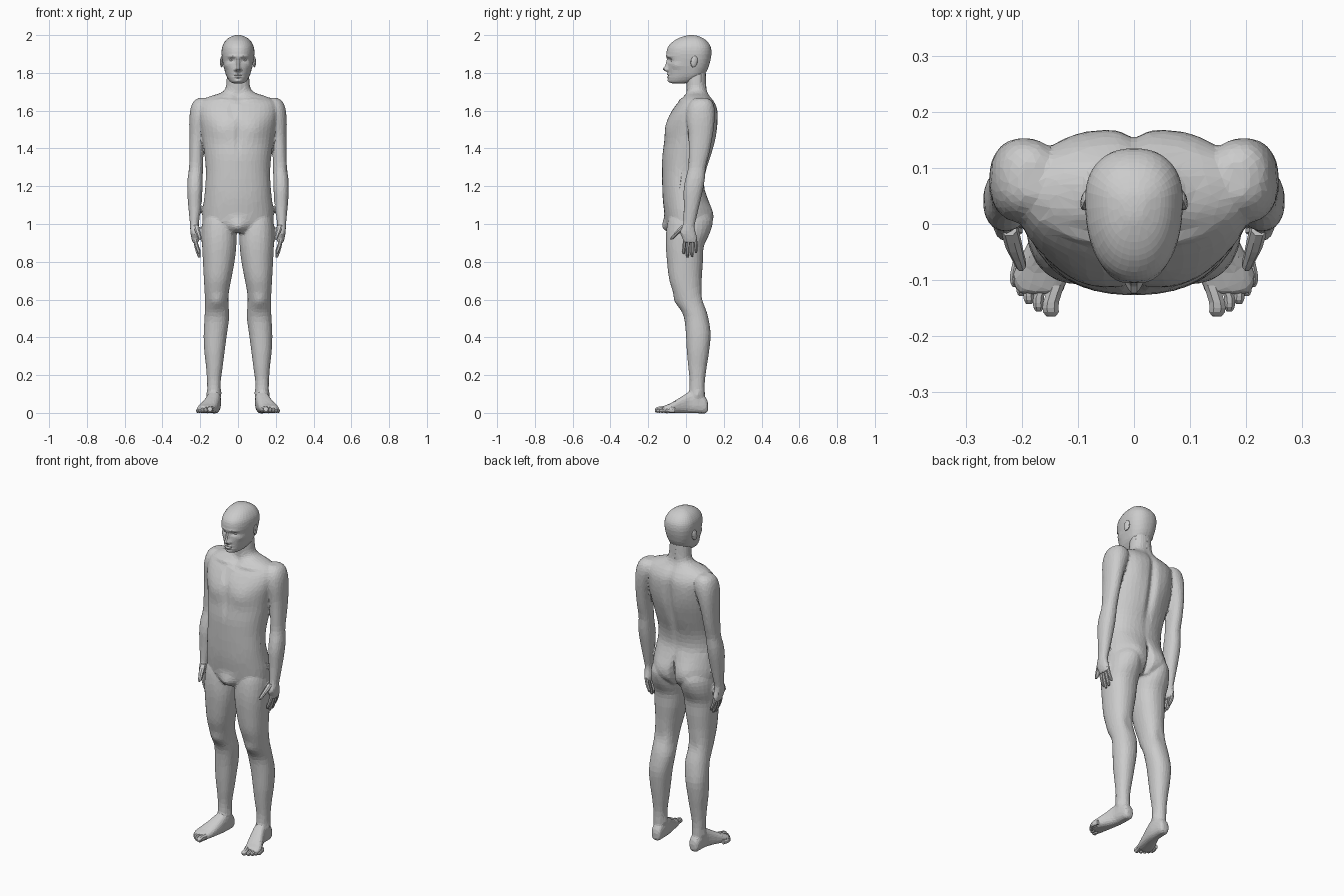
import bpy, bmesh
from math import cos, sin, pi, exp, copysign

def activate(ob):
    bpy.ops.object.select_all(action='DESELECT')
    ob.select_set(True)
    bpy.context.view_layer.objects.active = ob

def modify(ob, kind, **props):
    """Add a modifier and apply it."""
    activate(ob)
    m = ob.modifiers.new(kind, kind)
    for k, v in props.items():
        setattr(m, k, v)
    bpy.ops.object.modifier_apply(modifier=m.name)

def spline(rows, k):
    out = []
    for i in range(len(rows) - 1):
        a, b = rows[max(i - 1, 0)], rows[i]
        c, d = rows[i + 1], rows[min(i + 2, len(rows) - 1)]
        for s in range(k):
            t = s / k
            out.append([.5 * (2*q + (r - p)*t + (2*p - 5*q + 4*r - w)*t*t + (3*q - p - 3*r + w)*t**3)
                        for p, q, r, w in zip(a, b, c, d)])
    return out + [list(rows[-1])]

def loft(name, rows, n=24, k=3, axis='z', power=2.2, mid=.5, mirror=False):
    """Skin rounded sections; each row is (position, u0, u1, v0, v1)."""
    bm = bmesh.new()
    rings = []
    for pos, u0, u1, v0, v1 in spline(rows, k):
        uc, vc, ring = (u0 + u1) / 2, v0 + (v1 - v0) * mid, []
        for j in range(n):
            a = 2 * pi * (j + .5) / n
            c, s = (copysign(abs(f) ** (2 / power), f) for f in (cos(a), sin(a)))
            u = uc + c * (u1 - u0) / 2
            v = vc + s * ((v1 - vc) if s > 0 else (vc - v0))
            ring.append(bm.verts.new((u, v, pos) if axis == 'z' else (u, pos, v)))
        rings.append(ring)
    for a, b in zip(rings, rings[1:]):
        for j in range(n):
            bm.faces.new((a[j], a[(j + 1) % n], b[(j + 1) % n], b[j]))
    bm.faces.new(rings[0])
    bm.faces.new(rings[-1])
    bmesh.ops.recalc_face_normals(bm, faces=bm.faces)
    me = bpy.data.meshes.new(name)
    bm.to_mesh(me)
    bm.free()
    ob = bpy.data.objects.new(name, me)
    bpy.context.collection.objects.link(ob)
    if mirror:
        modify(ob, 'MIRROR', use_mirror_merge=False)
    return ob

def sculpt(ob, strokes):
    """Soft symmetric pushes: (centre, radius, offset)."""
    for v in ob.data.vertices:
        p = (abs(v.co.x), v.co.y, v.co.z)
        side = 1 if v.co.x >= 0 else -1
        for c, r, o in strokes:
            w = exp(-sum(((p[i] - c[i]) / r[i]) ** 2 for i in range(3)))
            v.co.x += o[0] * w * side
            v.co.y += o[1] * w
            v.co.z += o[2] * w

def join(name, parts):
    activate(parts[0])
    for p in parts:
        p.select_set(True)
    bpy.ops.object.join()
    parts[0].name = name
    return parts[0]

def ball(name, loc, scale, rot=(0, 0, 0)):
    bpy.ops.mesh.primitive_ico_sphere_add(subdivisions=2, radius=1)
    ob = bpy.context.object
    ob.name, ob.location, ob.scale, ob.rotation_euler = name, loc, scale, rot
    bpy.ops.object.transform_apply(location=True, rotation=True, scale=True)
    modify(ob, 'MIRROR', use_mirror_merge=False)
    return ob

# Torso and neck: height, half width, front, back
torso = loft('torso', [(z, -w, w, f, b) for z, w, f, b in [
    (.955, .14, -.085, .09), (1.0, .183, -.105, .125), (1.06, .188, -.115, .13),
    (1.13, .18, -.123, .115), (1.2, .173, -.126, .097), (1.28, .17, -.127, .107),
    (1.37, .178, -.125, .137), (1.46, .19, -.11, .16), (1.55, .205, -.097, .168),
    (1.61, .21, -.068, .166), (1.65, .195, -.037, .148), (1.675, .15, -.015, .128),
    (1.695, .09, .0, .116), (1.72, .066, .002, .109), (1.77, .06, .0, .106), (1.82, .056, .0, .105)]], n=40)

# Arm running into the palm
arm = loft('arm', [
    (1.668, .165, .205, .05, .11), (1.65, .14, .235, .025, .138), (1.61, .13, .252, .005, .152),
    (1.55, .15, .258, .003, .152), (1.47, .172, .258, .013, .142), (1.38, .182, .258, .014, .125),
    (1.3, .185, .259, .012, .105), (1.24, .187, .267, -.003, .1), (1.18, .188, .269, -.013, .09),
    (1.1, .195, .264, -.012, .071), (1.03, .204, .257, -.014, .055), (.99, .208, .254, -.018, .046),
    (.955, .206, .252, -.032, .051), (.925, .206, .247, -.02, .06), (.9, .21, .24, -.014, .06)],
    mirror=True)

# Leg
leg = loft('leg', [
    (1.08, .05, .16, -.07, .09), (1.02, .02, .186, -.095, .122), (.95, .007, .193, -.106, .12),
    (.88, .009, .19, -.107, .094), (.8, .018, .186, -.101, .09), (.71, .035, .181, -.09, .084),
    (.64, .048, .177, -.069, .086), (.58, .051, .175, -.046, .099), (.51, .046, .177, -.012, .117),
    (.42, .058, .182, -.001, .131), (.33, .07, .179, .004, .123), (.25, .08, .17, .011, .111),
    (.17, .091, .164, .019, .1), (.1, .093, .162, .014, .1), (.05, .095, .158, .0, .105)],
    mirror=True)

# Foot, heel to ball
foot = loft('foot', [
    (.117, .11, .14, .015, .05), (.105, .096, .154, -.002, .08), (.06, .091, .162, -.002, .11),
    (.02, .091, .166, -.002, .112), (-.03, .1, .187, -.002, .082), (-.08, .112, .213, -.002, .052),
    (-.105, .12, .216, -.002, .042), (-.125, .128, .205, 0, .034)], axis='y', power=2.7, mirror=True)

# Blend into one skin, then sculpt the muscles
body = join('body', [torso, arm, leg, foot])
modify(body, 'REMESH', mode='VOXEL', voxel_size=.007)
modify(body, 'SMOOTH', factor=.5, iterations=5)
sculpt(body, [
    ((0, .16, 1.45), (.022, .07, .2), (0, -.022, 0)),        # spine groove
    ((.1, .15, 1.54), (.05, .05, .08), (0, .006, 0)),        # shoulder blade
    ((.085, .12, 1.04), (.065, .06, .08), (0, .022, 0)),     # buttock
    ((0, .13, 1.01), (.014, .08, .09), (0, -.035, 0)),       # cleft
    ((.085, -.1, 1.5), (.075, .06, .06), (0, -.012, 0)),     # chest
    ((0, -.11, 1.46), (.014, .05, .09), (0, .006, 0)),       # breastbone
    ((0, -.02, 1.67), (.025, .04, .025), (0, .012, 0)),      # throat hollow
    ((.08, -.03, 1.655), (.06, .04, .01), (0, -.006, .004)),  # collarbone
    ((0, -.1, .995), (.045, .06, .035), (0, -.022, -.012)),  # groin
    ((.112, -.05, .59), (.035, .04, .035), (0, -.01, 0)),    # kneecap
    ((.112, .09, .6), (.03, .04, .05), (0, -.008, 0)),       # back of knee
    ((.128, .06, .1), (.05, .03, .02), (0, 0, 0)),
    ((.165, .06, .095), (.015, .02, .02), (.006, 0, 0)),     # ankle bone
    ((.09, .06, .105), (.015, .02, .02), (-.006, 0, 0))])
modify(body, 'DECIMATE', ratio=.09, use_symmetry=True, symmetry_axis='X')

# Head: height, half width, front, back
head = loft('head', [(z, -w, w, f, b) for z, w, f, b in [
    (1.744, .022, -.07, -.01), (1.752, .04, -.088, .03), (1.77, .054, -.094, .07),
    (1.79, .064, -.094, .097), (1.82, .073, -.096, .115), (1.85, .08, -.096, .125),
    (1.88, .085, -.102, .132), (1.91, .087, -.103, .135), (1.94, .083, -.094, .13),
    (1.967, .069, -.068, .112), (1.985, .05, -.036, .088), (1.997, .024, .0, .058),
    (2.0, .006, .02, .035)]], n=64, k=6, power=2.25, mid=.62)
sculpt(head, [
    ((0, -.1, 1.82), (.014, .05, .013), (0, -.026, 0)),       # nose tip
    ((0, -.1, 1.845), (.01, .05, .022), (0, -.016, 0)),       # nose bridge
    ((.013, -.1, 1.816), (.007, .05, .007), (0, -.008, 0)),   # nostril
    ((.033, -.09, 1.868), (.02, .05, .012), (0, .013, 0)),    # eye socket
    ((.03, -.09, 1.888), (.028, .05, .008), (0, -.005, 0)),   # brow
    ((.06, -.05, 1.84), (.02, .04, .018), (.004, -.004, 0)),  # cheekbone
    ((0, -.1, 1.792), (.022, .05, .006), (0, -.008, 0)),      # upper lip
    ((0, -.1, 1.778), (.02, .05, .005), (0, -.007, 0)),       # lower lip
    ((0, -.1, 1.785), (.022, .05, .003), (0, .004, 0)),       # mouth line
    ((0, -.1, 1.758), (.02, .05, .01), (0, -.006, 0))])       # chin
modify(head, 'DECIMATE', ratio=.24, use_symmetry=True, symmetry_axis='X')
ball('eyes', (.033, -.068, 1.868), (.015, .014, .011))
ball('ears', (.086, .043, 1.86), (.009, .019, .032), (-.2, 0, .25))

# Fingers: root y, tip y, tip height
fingers = []
for y, ty, tip in [(-.006, -.012, .84), (.013, .008, .822), (.032, .032, .826), (.05, .053, .846)]:
    mz, my, r = (.915 + tip) / 2, (y + ty) / 2, .0095
    fingers.append(loft('finger', [
        (.925, .216, .238, y - r, y + r), (mz + .01, .209, .231, my - r, my + r),
        (tip + .015, .198, .218, ty - r*.9, ty + r*.9), (tip, .199, .21, ty - .004, ty + .004)],
        n=8, k=2, mirror=True))
thumb = loft('thumb', [
    (.995, .208, .238, -.022, .01), (.965, .2, .23, -.052, -.018), (.945, .196, .22, -.068, -.042),
    (.927, .192, .212, -.083, -.06), (.918, .197, .206, -.084, -.072)], n=8, k=2, mirror=True)
join('fingers', fingers + [thumb])

# Toes: x at root, x at tip, tip y, half width, height
toes = []
for x, tx, y, r, h in [(.138, .148, -.165, .015, .035), (.16, .17, -.156, .01, .03),
                       (.177, .187, -.143, .01, .028), (.192, .201, -.128, .009, .026),
                       (.205, .212, -.112, .009, .025)]:
    toes.append(loft('toe', [
        (y + .055, x - r, x + r, .001, h + .004), (y + .025, tx - r, tx + r, 0, h),
        (y + .008, tx - r, tx + r, 0, h * .85), (y, tx - r*.5, tx + r*.5, .006, h * .55)],
        n=8, k=2, axis='y', mirror=True))
join('toes', toes)
